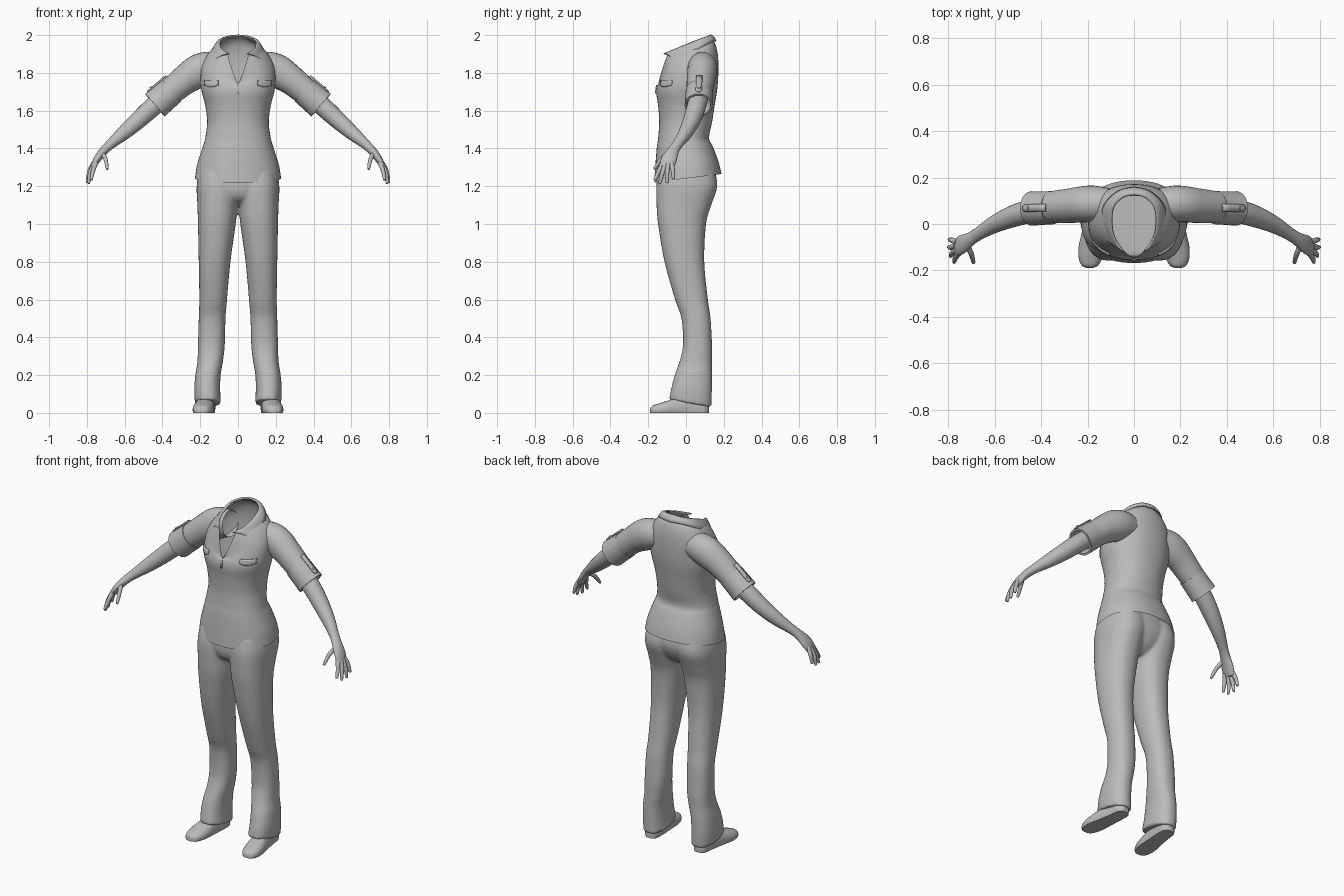
import bpy, bmesh, math
from mathutils import Vector
from mathutils.bvhtree import BVHTree

if "Cube" in bpy.data.objects:
    bpy.data.objects.remove(bpy.data.objects["Cube"], do_unlink=True)

grey = bpy.data.materials.new("plain_grey")
grey.use_nodes = True
tone = (0.5, 0.5, 0.5, 1)
grey.diffuse_color = tone
grey.node_tree.nodes["Principled BSDF"].inputs["Base Color"].default_value = tone


def smooth_rows(rows, n):
    """Catmull-Rom interpolation through rows of numbers."""
    pts = [tuple(r) for r in rows]
    pts = [pts[0]] + pts + [pts[-1]]
    out = []
    for i in range(1, len(pts) - 2):
        for k in range(n):
            t = k / n
            out.append([0.5 * (2 * b + (c - a) * t + (2 * a - 5 * b + 4 * c - d) * t * t
                               + (3 * b - a - 3 * c + d) * t ** 3)
                        for a, b, c, d in zip(*pts[i - 1:i + 3])])
    return out + [list(pts[-1])]


def skin(bm, rings, closed=True, caps=True):
    """Bridge equal rings of points with quads."""
    vs = [[bm.verts.new(p) for p in r] for r in rings]
    n = len(vs[0])
    for a, b in zip(vs, vs[1:]):
        for i in range(n if closed else n - 1):
            j = (i + 1) % n
            bm.faces.new((a[i], a[j], b[j], b[i]))
    if caps:
        bm.faces.new(vs[0][::-1])
        bm.faces.new(vs[-1])


def finish(name, bm, angle=50, solid=0, mirror=False):
    bmesh.ops.recalc_face_normals(bm, faces=bm.faces)
    me = bpy.data.meshes.new(name)
    bm.to_mesh(me)
    bm.free()
    ob = bpy.data.objects.new(name, me)
    bpy.context.collection.objects.link(ob)
    me.materials.append(grey)
    bpy.ops.object.select_all(action='DESELECT')
    bpy.context.view_layer.objects.active = ob
    ob.select_set(True)
    bpy.ops.object.shade_smooth_by_angle(angle=math.radians(angle))
    if solid:
        s = ob.modifiers.new("thickness", 'SOLIDIFY')
        s.thickness, s.offset = solid, 0
    if mirror:
        ob.modifiers.new("mirror", 'MIRROR').use_mirror_merge = False
    return ob


def tube_rings(path, n=20, steps=5):
    """Rings along x, y, z, side radius, thin radius."""
    rows = smooth_rows(path, steps)
    rings = []
    for i, r in enumerate(rows):
        c = Vector(r[:3])
        t = Vector(rows[min(i + 1, len(rows) - 1)][:3]) - Vector(rows[max(i - 1, 0)][:3])
        t.normalize()
        u = Vector((0, 1, 0))
        u = (u - t * u.dot(t)).normalized()
        v = t.cross(u)
        rings.append([c + u * r[3] * math.cos(a) + v * r[4] * math.sin(a)
                      for a in (2 * math.pi * k / n for k in range(n))])
    return rings


def spow(v, e):
    return math.copysign(abs(v) ** e, v)


# Shirt body: front z, back z, half width, front y, back y, neckline drop
def shirt_ring(r, n=64):
    zf, zb, hw, yf, yb, drop = r
    ring = []
    for k in range(n):
        a = 2 * math.pi * k / n
        d = max(0, 1 - min(a, 2 * math.pi - a) / 0.62) * drop
        c = spow(math.cos(a), 0.9)
        ring.append((hw * spow(math.sin(a), 0.9),
                     (yf + yb) / 2 - (yb - yf) / 2 * c - 0.2 * d,
                     (zf + zb) / 2 - (zb - zf) / 2 * c - d))
    return ring


bm = bmesh.new()
skin(bm, [shirt_ring(r) for r in smooth_rows([
    (1.22, 1.265, .228, -.168, .188, 0), (1.30, 1.33, .216, -.163, .172, 0),
    (1.40, 1.41, .188, -.155, .142, 0), (1.45, 1.455, .174, -.148, .122, 0),
    (1.54, 1.54, .163, -.142, .138, 0), (1.63, 1.63, .174, -.148, .152, 0),
    (1.69, 1.71, .192, -.157, .165, 0), (1.73, 1.79, .198, -.153, .171, 0),
    (1.80, 1.88, .19, -.132, .17, .06), (1.86, 1.95, .15, -.12, .156, .115),
    (1.90, 1.985, .095, -.115, .132, .16)], 4)], caps=False)
bm.normal_update()
shirt_tree = BVHTree.FromBMesh(bm)
finish("shirt_body", bm)

# Collar leaves folded over the neckline
top = smooth_rows([(.045, -.118, 1.9), (.088, -.045, 1.93), (.09, .06, 1.972), (.05, .112, 1.99), (0, .125, 1.998)], 5)
low = smooth_rows([(.13, -.062, 1.86), (.142, .02, 1.897), (.122, .09, 1.94), (.065, .142, 1.965), (0, .158, 1.967)], 5)
collar = []
for s in range(5):
    t = s / 4
    collar.append([Vector(a).lerp(Vector(b), t) + Vector((0, 0, .012 * math.sin(math.pi * t)))
                   for a, b in zip(top, low)])
bm = bmesh.new()
skin(bm, [[(x, y, z) for x, y, z in row] + [(-x, y, z) for x, y, z in row[-2::-1]]
          for row in collar], closed=False, caps=False)
finish("collar", bm, solid=.008)


# Thin plates lying on the shirt front
def front_plate(name, x0, x1, bottom, height, mirror):
    bm = bmesh.new()
    rows = []
    for j in range(4):
        row = []
        for i in range(9):
            u = i / 8
            x = x0 + (x1 - x0) * u
            z = bottom(u) + (height(u) * j / 3)
            hit = shirt_tree.ray_cast(Vector((x, -1, z)), Vector((0, 1, 0)))[0]
            row.append((x, (hit.y if hit else -.14) - .003, z))
        rows.append(row)
    skin(bm, rows, closed=False, caps=False)
    finish(name, bm, solid=.007, mirror=mirror)


front_plate("pocket_flap", .105, .178, lambda u: 1.735 - .01 * math.sin(math.pi * u),
            lambda u: .025 + .01 * math.sin(math.pi * u), True)
front_plate("placket", -.005, .005, lambda u: 1.69, lambda u: .045, False)

# Sleeves with turned-up cuffs
bm = bmesh.new()
skin(bm, tube_rings([(.11, .085, 1.835, .07, .075), (.17, .087, 1.825, .078, .086),
                     (.22, .085, 1.803, .078, .088), (.285, .078, 1.76, .074, .078),
                     (.36, .072, 1.698, .069, .071)], 28), caps=False)
finish("sleeve", bm, mirror=True)

a, b = Vector((.352, .07, 1.705)), Vector((.440, .067, 1.629))


def cuff_ring(t, r):
    return (*a.lerp(b, t), r * .94, r)


bm = bmesh.new()
profile = [(.3, .064), (0, .066), (0, .076), (.5, .077), (1, .079), (1, .068), (.5, .06)]
rings = []
for t, r in profile:
    rings += tube_rings([cuff_ring(t, r), cuff_ring(t + .01, r)], 28, 1)[:1]
skin(bm, rings, caps=False)
finish("sleeve_cuff", bm, angle=35, mirror=True)

# Cuff strap and button on the outer side of the arm
axis = (b - a).normalized()
out = Vector((-axis.z, 0, axis.x))
bm = bmesh.new()
rows = []
for t in (-.25, .1, .45, .75, .85):
    w = .016 if t < .8 else .008
    rows.append([a.lerp(b, t) + out * (.081 - .003 * abs(k)) + Vector((0, w * k, 0)) for k in (-1, 0, 1)])
skin(bm, rows, closed=False, caps=False)
finish("cuff_strap", bm, solid=.007, mirror=True)
bm = bmesh.new()
c = a.lerp(b, .6) + out * .083
skin(bm, tube_rings([(*c, .008, .008), (*(c + out * .005), .008, .008)], 12, 1))
finish("strap_button", bm, angle=30, mirror=True)

# Forearm flowing into the palm
bm = bmesh.new()
skin(bm, tube_rings([(.38, .07, 1.68, .05, .05), (.46, .052, 1.612, .05, .05),
                     (.53, .03, 1.548, .046, .046), (.605, -.003, 1.482, .037, .038),
                     (.675, -.045, 1.422, .028, .026), (.71, -.068, 1.388, .031, .023),
                     (.742, -.088, 1.348, .041, .02), (.764, -.1, 1.31, .038, .014),
                     (.768, -.102, 1.298, .03, .009)], 24))
finish("forearm_and_palm", bm, mirror=True)

# Fingers and thumb
digits = {
    "index_finger": [(.752, -.122, 1.325), (.768, -.143, 1.28), (.776, -.164, 1.237)],
    "middle_finger": [(.762, -.108, 1.32), (.783, -.125, 1.27), (.79, -.138, 1.219)],
    "ring_finger": [(.766, -.094, 1.32), (.789, -.1, 1.27), (.798, -.1, 1.222)],
    "little_finger": [(.762, -.078, 1.325), (.785, -.07, 1.285), (.796, -.067, 1.242)],
    "thumb": [(.722, -.085, 1.378), (.702, -.128, 1.345), (.692, -.165, 1.295)],
}
for name, pts in digits.items():
    path = [(*p, r, r) for p, r in zip(pts, (.0135, .0115, .008))]
    p, q = Vector(pts[1]), Vector(pts[2])
    path.append((*(q + (q - p).normalized() * .005), .002, .002))
    bm = bmesh.new()
    skin(bm, tube_rings(path, 10, 4))
    finish(name, bm, mirror=True)


# Trousers: two legs and a pelvis fused into one skin
def flat_ring(r, side=1, n=36):
    zf, zb, x0, x1, yf, yb = r
    ring = []
    for k in range(n):
        t = 2 * math.pi * k / n
        s, c = spow(math.sin(t), .88), spow(math.cos(t), .88)
        ring.append((side * ((x0 + x1) / 2 + (x1 - x0) / 2 * c),
                     (yf + yb) / 2 + (yb - yf) / 2 * s,
                     (zf + zb) / 2 + (zb - zf) / 2 * s))
    return ring


bm = bmesh.new()
leg = smooth_rows([
    (.07, .03, .09, .228, -.09, .135), (.13, .11, .094, .232, -.078, .137),
    (.2, .2, .092, .226, -.06, .138), (.27, .27, .08, .215, -.035, .138),
    (.36, .36, .07, .212, -.016, .138), (.5, .5, .066, .208, -.024, .13),
    (.6, .6, .058, .205, -.058, .116), (.8, .8, .04, .208, -.114, .097),
    (1, 1, .012, .212, -.148, .106), (1.1, 1.1, .002, .215, -.156, .134),
    (1.2, 1.2, -.01, .219, -.157, .166), (1.29, 1.29, -.01, .205, -.14, .15)], 4)
for side in (-1, 1):
    skin(bm, [flat_ring(r, side) for r in leg])
pelvis = smooth_rows([(1.1, 1.08, -.05, .05, -.09, .07), (1.14, 1.13, -.12, .12, -.142, .128),
                      (1.21, 1.21, -.2, .2, -.157, .163), (1.3, 1.3, -.19, .19, -.14, .15)], 4)
skin(bm, [flat_ring(r) for r in pelvis])
pants = finish("trousers", bm)
fuse = pants.modifiers.new("fuse", 'REMESH')
fuse.mode, fuse.voxel_size, fuse.use_smooth_shade = 'VOXEL', .009, True
relax = pants.modifiers.new("relax", 'SMOOTH')
relax.factor, relax.iterations = .5, 5

# Shoes: y, centre x, half width, height
bm = bmesh.new()
rings = []
for y, cx, hw, h in smooth_rows([(-.19, .19, .012, .02), (-.18, .19, .034, .036), (-.15, .188, .05, .048),
                                 (-.1, .183, .056, .064), (-.03, .174, .05, .085), (.05, .165, .045, .09),
                                 (.1, .163, .04, .08), (.122, .163, .018, .05)], 4):
    rings.append([(cx + hw * spow(math.cos(t), .8), y, max(0, h * (.3 + .7 * math.sin(t))))
                  for t in (2 * math.pi * k / 28 for k in range(28))])
skin(bm, rings)
finish("shoe", bm, mirror=True)
